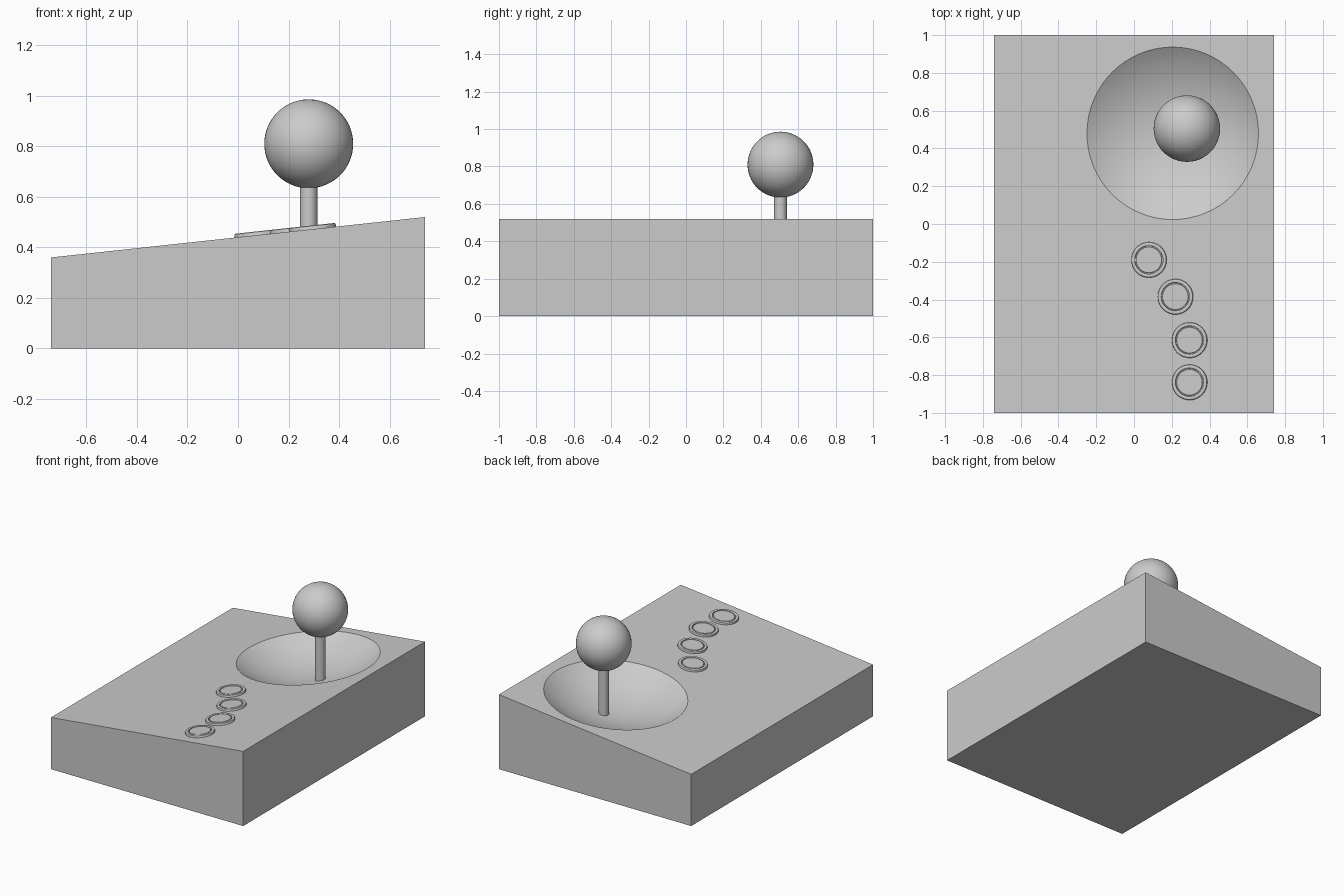
import bpy, bmesh, math
from mathutils import Vector, Matrix

if "Cube" in bpy.data.objects:
    bpy.data.objects.remove(bpy.data.objects["Cube"])

W, D = 0.74, 1.0                      # half width, half depth
Z_LOW, Z_HIGH = 0.36, 0.52            # top height at left and right edges
SLOPE = (Z_HIGH - Z_LOW) / (2 * W)
TILT = -math.atan(SLOPE)              # rotation about y matching the sloped top
NORMAL = Vector((-SLOPE, 0, 1)).normalized()


def on_top(x, y):
    return Vector((x, y, Z_LOW + (x + W) * SLOPE))


def add_object(name, bm):
    bmesh.ops.recalc_face_normals(bm, faces=bm.faces)
    mesh = bpy.data.meshes.new(name)
    bm.to_mesh(mesh)
    bm.free()
    ob = bpy.data.objects.new(name, mesh)
    bpy.context.collection.objects.link(ob)
    return ob


def smooth(ob, degrees=25):
    bpy.ops.object.select_all(action='DESELECT')
    ob.select_set(True)
    bpy.context.view_layer.objects.active = ob
    bpy.ops.object.shade_smooth_by_angle(angle=math.radians(degrees))


def lathe(name, profile, segments=40):
    bm = bmesh.new()
    verts = [bm.verts.new((r, 0, z)) for r, z in profile]
    edges = [bm.edges.new(pair) for pair in zip(verts, verts[1:])]
    bmesh.ops.spin(bm, geom=verts + edges, cent=(0, 0, 0), axis=(0, 0, 1),
                   angle=2 * math.pi, steps=segments, use_duplicate=False)
    bmesh.ops.remove_doubles(bm, verts=bm.verts, dist=1e-5)
    return add_object(name, bm)


# Wedge-shaped case: side profile extruded front to back
bm = bmesh.new()
side = [(-W, 0), (W, 0), (W, Z_HIGH), (-W, Z_LOW)]
face = bm.faces.new([bm.verts.new((x, -D, z)) for x, z in side])
ext = bmesh.ops.extrude_face_region(bm, geom=[face], use_keep_orig=True)
bmesh.ops.translate(bm, vec=(0, 2 * D, 0),
                    verts=[g for g in ext['geom'] if isinstance(g, bmesh.types.BMVert)])
case = add_object("case", bm)

# Spherical dish cut into the sloped top
RIM, DEPTH = 0.457, 0.148
radius = (RIM ** 2 + DEPTH ** 2) / (2 * DEPTH)
bm = bmesh.new()
centre = on_top(0.205, 0.48) + NORMAL * (radius - DEPTH)
bmesh.ops.create_uvsphere(bm, u_segments=64, v_segments=64, radius=radius,
                          matrix=Matrix.Translation(centre) @ Matrix.Rotation(TILT, 4, 'Y'))
cutter = add_object("dish_cutter", bm)
cutter.hide_render = True
mod = case.modifiers.new("dish", 'BOOLEAN')
mod.operation = 'DIFFERENCE'
mod.solver = 'EXACT'
mod.object = cutter
bpy.context.view_layer.objects.active = case
bpy.ops.object.modifier_apply(modifier=mod.name)
bpy.data.objects.remove(cutter)
smooth(case)

# Joystick shaft and ball
shaft = lathe("stick_shaft", [(0, 0.315), (0.034, 0.315), (0.034, 0.66), (0, 0.66)], 32)
shaft.location = (0.28, 0.505, 0)
smooth(shaft)
bm = bmesh.new()
bmesh.ops.create_uvsphere(bm, u_segments=48, v_segments=32, radius=0.176)
ball = add_object("stick_ball", bm)
ball.location = (0.28, 0.505, 0.81)
smooth(ball)

# Four buttons: rounded collar, groove and flat plunger
profile = [(0, -0.01), (0.094, -0.01), (0.094, 0.008), (0.092, 0.013), (0.088, 0.015),
           (0.079, 0.015), (0.075, 0.013), (0.074, 0.004), (0.070, 0.004),
           (0.070, 0.011), (0.068, 0.013), (0, 0.013)]
for i, (x, y) in enumerate([(0.08, -0.19), (0.22, -0.385), (0.295, -0.615), (0.295, -0.838)]):
    button = lathe(f"button_{i + 1}", profile)
    button.location = on_top(x, y)
    button.rotation_euler.y = TILT
    smooth(button, 40)
